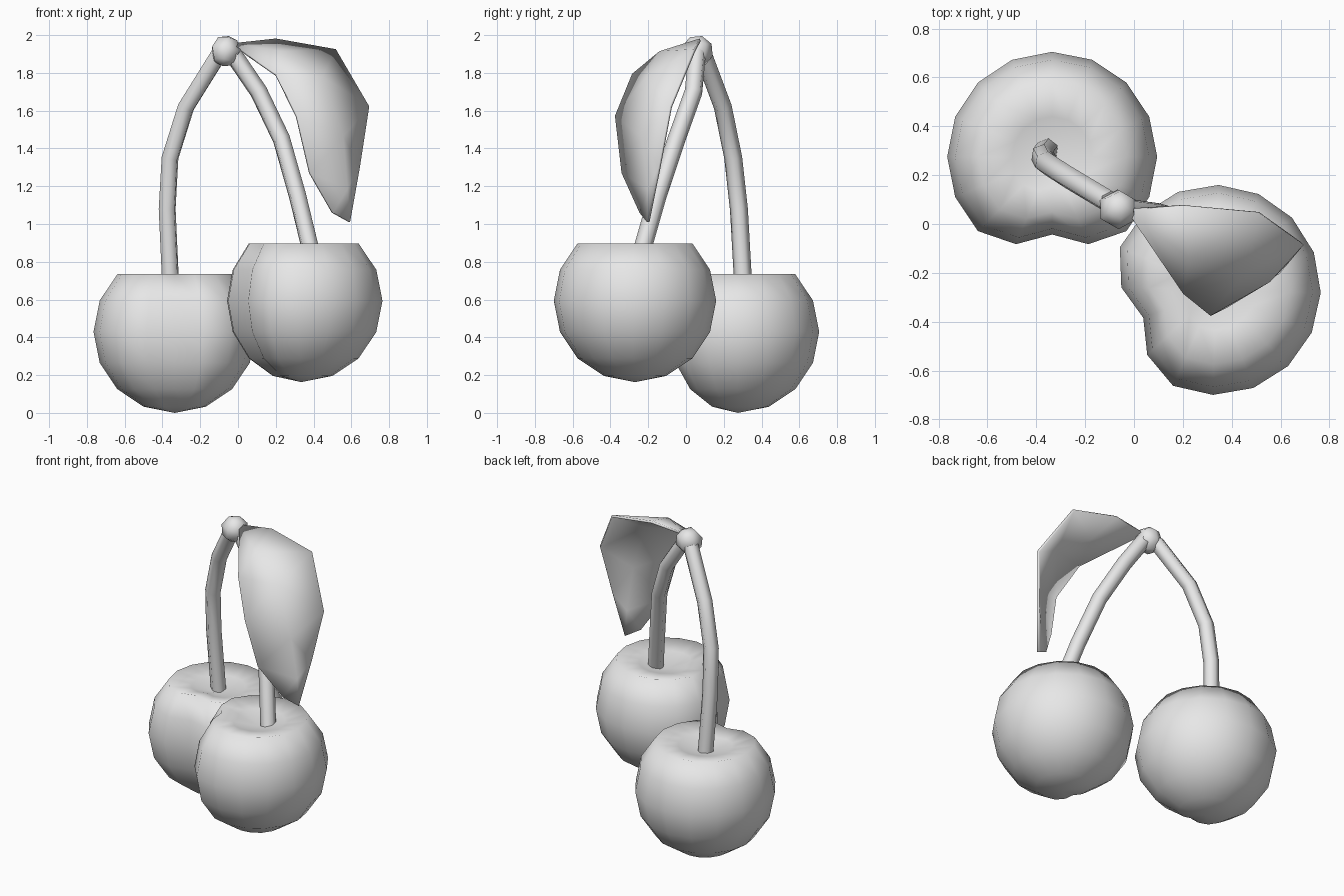
import bpy
import bmesh
from math import radians, atan2, pi
from mathutils import Vector, Matrix

cube = bpy.data.objects.get("Cube")
if cube:
    bpy.data.objects.remove(cube, do_unlink=True)

# One plain grey for everything
GREY = (0.8, 0.8, 0.8, 1)
grey = bpy.data.materials.new("light_grey")
grey.use_nodes = True
grey.diffuse_color = GREY
grey.node_tree.nodes["Principled BSDF"].inputs["Base Color"].default_value = GREY


def add_mesh(name, bm):
    """Turn a bmesh into a smooth grey object."""
    bmesh.ops.recalc_face_normals(bm, faces=bm.faces)
    mesh = bpy.data.meshes.new(name)
    bm.to_mesh(mesh)
    bm.free()
    mesh.materials.append(grey)
    mesh.shade_smooth()
    obj = bpy.data.objects.new(name, mesh)
    bpy.context.collection.objects.link(obj)
    return obj


def cherry(name, centre, turn):
    """Ball with a sunken top and a groove down one side."""
    radius = 0.43
    bm = bmesh.new()
    bmesh.ops.create_uvsphere(bm, u_segments=16, v_segments=8, radius=radius)
    for v in bm.verts:
        away = abs(atan2(v.co.y, v.co.x) + pi / 2)
        squeeze = 0.74 if away < 0.1 else 0.9 if away < 0.5 else 1
        if v.co.xy.length > 0.01:
            v.co.x *= squeeze
            v.co.y *= squeeze
        if v.co.z > radius * 0.98:
            v.co.z = 0.24
        elif v.co.z > radius * 0.8:
            v.co.z = 0.28
    bm.transform(Matrix.Translation(centre) @ Matrix.Rotation(radians(turn), 4, "Z"))
    return add_mesh(name, bm)


def stem(name, path):
    """Six-sided tube along a path of points."""
    curve = bpy.data.curves.new(name, "CURVE")
    curve.dimensions = "3D"
    curve.bevel_depth = 0.048
    curve.bevel_resolution = 1
    curve.use_fill_caps = True
    spline = curve.splines.new("POLY")
    spline.points.add(len(path) - 1)
    for point, co in zip(spline.points, path):
        point.co = (*co, 1)
    curve.materials.append(grey)
    obj = bpy.data.objects.new(name, curve)
    bpy.context.collection.objects.link(obj)
    bpy.ops.object.select_all(action="DESELECT")
    obj.select_set(True)
    bpy.context.view_layer.objects.active = obj
    bpy.ops.object.convert(target="MESH")
    bpy.ops.object.shade_smooth_by_angle(angle=radians(65))


# Fruit
cherry("right_cherry", (-0.335, 0.275, 0.43), 0)
cherry("left_cherry", (0.335, -0.27, 0.593), -69)

# Stems
stem("right_stem", [(-0.355, 0.305, 0.64), (-0.375, 0.28, 1.08), (-0.36, 0.25, 1.35),
                    (-0.275, 0.195, 1.62), (-0.1, 0.09, 1.9)])
stem("left_stem", [(0.40, -0.25, 0.8), (0.315, -0.15, 1.15), (0.23, -0.05, 1.45),
                   (0.11, 0.04, 1.7), (-0.04, 0.06, 1.92)])

# Knot joining the stems
bm = bmesh.new()
bmesh.ops.create_uvsphere(bm, u_segments=6, v_segments=4, radius=0.085)
bm.transform(Matrix.Translation((-0.065, 0.06, 1.915)) @ Matrix.Rotation(radians(60), 4, "Z")
             @ Matrix.Rotation(radians(20), 4, "Y"))
add_mesh("stem_knot", bm)

# Leaf: inner edge, outer edge and a bulging middle
inner = [(0.2, -0.28, 1.79), (0.31, -0.37, 1.57), (0.38, -0.335, 1.27), (0.5, -0.24, 1.06)]
outer = [(0.2, 0.075, 1.975), (0.515, 0.045, 1.92), (0.69, -0.08, 1.62), (0.64, -0.14, 1.3)]
bulge = Vector((0.51, -0.68, 0.52))
bm = bmesh.new()
base = bm.verts.new((-0.03, 0.06, 1.95))
tip = bm.verts.new((0.59, -0.2, 1.01))
rows = []
for a, b, lift in zip(inner, outer, (0.05, 0.06, 0.035, 0.01)):
    middle = (Vector(a) + Vector(b)) / 2 + bulge * lift
    rows.append([bm.verts.new(co) for co in (a, middle, b)])
for i in range(2):
    bm.faces.new((base, rows[0][i], rows[0][i + 1]))
    bm.faces.new((tip, rows[-1][i + 1], rows[-1][i]))
    for upper, lower in zip(rows, rows[1:]):
        bm.faces.new((upper[i], lower[i], lower[i + 1], upper[i + 1]))
leaf = add_mesh("leaf", bm)
thickness = leaf.modifiers.new("thickness", "SOLIDIFY")
thickness.thickness = 0.015
thickness.offset = 0
